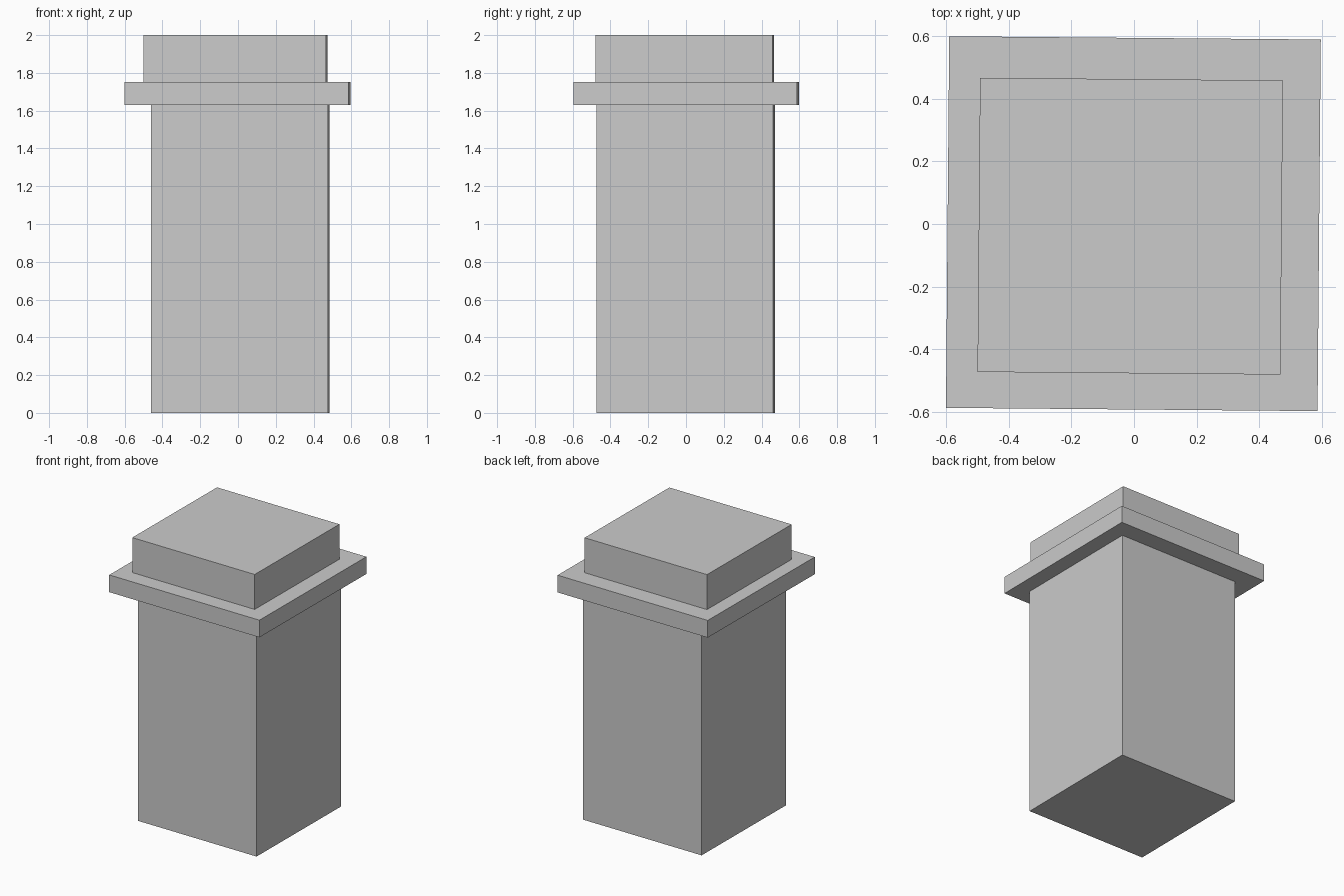
import bpy
from math import radians

if "Cube" in bpy.data.objects:
    bpy.data.objects.remove(bpy.data.objects["Cube"])

TILT = radians(-0.5)  # whole pillar is turned very slightly about z


def block(name, cx, cy, width, depth, z0, z1):
    bpy.ops.mesh.primitive_cube_add(size=1, location=(cx, cy, (z0 + z1) / 2),
                                    rotation=(0, 0, TILT))
    obj = bpy.context.object
    obj.name = name
    obj.scale = (width, depth, z1 - z0)
    return obj


# Shaft, overhanging slab and top block, each slightly off-centre
block("pillar_shaft", 0.013, -0.002, 0.937, 0.936, 0.0, 1.63)
block("ledge_slab", -0.002, 0.001, 1.185, 1.185, 1.63, 1.752)
block("top_block", -0.012, -0.007, 0.966, 0.938, 1.752, 2.0)
